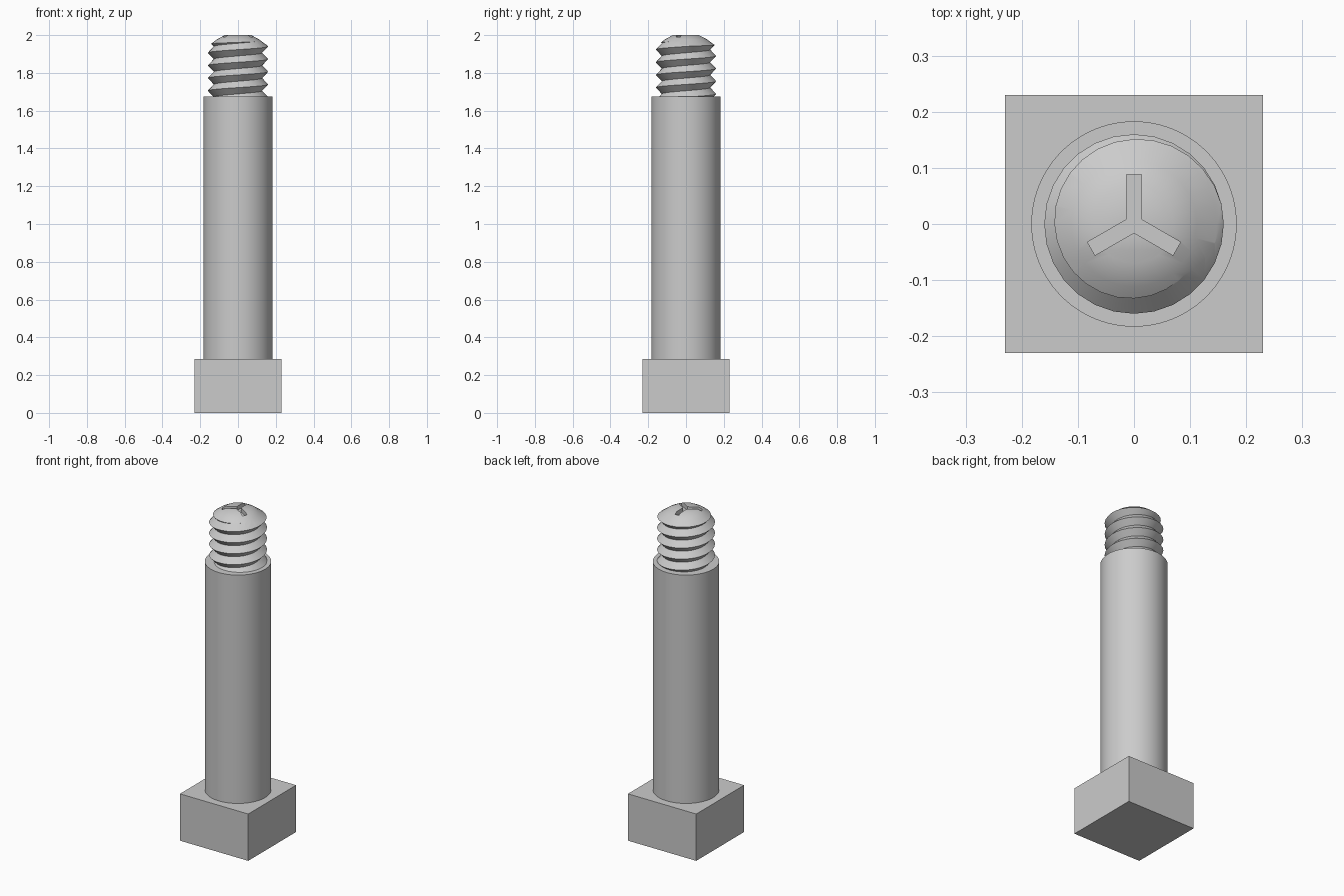
import bpy, bmesh, math
from mathutils import Matrix

cube = bpy.data.objects.get("Cube")
if cube:
    bpy.data.objects.remove(cube, do_unlink=True)

steel = bpy.data.materials.new("grey steel")
steel.use_nodes = True
steel.diffuse_color = (0.6, 0.6, 0.6, 1)
steel.node_tree.nodes["Principled BSDF"].inputs["Base Color"].default_value = (0.6, 0.6, 0.6, 1)


def finish(bm, name, smooth=False):
    bmesh.ops.recalc_face_normals(bm, faces=bm.faces)
    mesh = bpy.data.meshes.new(name)
    bm.to_mesh(mesh)
    bm.free()
    obj = bpy.data.objects.new(name, mesh)
    mesh.materials.append(steel)
    bpy.context.collection.objects.link(obj)
    if smooth:
        smooth_sharp(obj)
    return obj


def smooth_sharp(obj):
    bpy.ops.object.select_all(action='DESELECT')
    obj.select_set(True)
    bpy.context.view_layer.objects.active = obj
    bpy.ops.object.shade_smooth_by_angle(angle=math.radians(30))


def box(bm, size, center, turn=0):
    m = Matrix.Rotation(turn, 4, 'Z') @ Matrix.Translation(center) @ Matrix.Diagonal((*size, 1))
    bmesh.ops.create_cube(bm, size=1, matrix=m)


def lathe(bm, profile, sides):
    rings = [[bm.verts.new((r * math.cos(math.tau * i / sides), r * math.sin(math.tau * i / sides), z))
              for i in range(sides)] for r, z in profile]
    for low, high in zip(rings, rings[1:]):
        for i in range(sides):
            j = (i + 1) % sides
            bm.faces.new((low[i], low[j], high[j], high[i]))
    bm.faces.new(rings[0])
    bm.faces.new(rings[-1])


def cut(obj, tool, operation):
    tool.hide_render = True
    mod = obj.modifiers.new("cut", 'BOOLEAN')
    mod.operation, mod.solver, mod.object = operation, 'EXACT', tool
    bpy.ops.object.select_all(action='DESELECT')
    bpy.context.view_layer.objects.active = obj
    obj.select_set(True)
    bpy.ops.object.modifier_apply(modifier=mod.name)
    bpy.data.objects.remove(tool, do_unlink=True)


# Square head
HEAD_TOP, SHOULDER, TOP = 0.285, 1.675, 2.0
bm = bmesh.new()
box(bm, (0.46, 0.46, HEAD_TOP), (0, 0, HEAD_TOP / 2))
finish(bm, "square_head")

# Plain shank
bm = bmesh.new()
lathe(bm, [(0.183, HEAD_TOP), (0.183, SHOULDER)], 96)
finish(bm, "shank", smooth=True)

# Right-handed V thread, overlong at both ends
SIDES, PITCH, CREST, ROOT = 28, 0.067, 0.16, 0.128
FIRST, ROWS = 1.94 - 6 * PITCH, 18
bm = bmesh.new()
columns = []
for i in range(SIDES):
    a = math.tau * i / SIDES
    column = []
    for k in range(ROWS):
        r = ROOT if k % 2 else CREST
        z = FIRST + PITCH * (i / SIDES + k / 2)
        column.append(bm.verts.new((r * math.cos(a), r * math.sin(a), z)))
    columns.append(column)
for i in range(SIDES):
    here = columns[i]
    # the last column joins the first one turn higher
    there = columns[i + 1] if i + 1 < SIDES else columns[0][2:]
    for k in range(len(there) - 1):
        bm.faces.new((here[k], there[k], there[k + 1], here[k + 1]))
open_edges = [e for e in bm.edges if e.is_boundary]
middle = (FIRST + FIRST + PITCH * ROWS / 2) / 2
for side in (-1, 1):
    tip = bm.verts.new((0, 0, middle + side * 0.45))
    for e in open_edges:
        if (e.verts[0].co.z - middle) * side > 0:
            bm.faces.new((e.verts[0], e.verts[1], tip))
thread = finish(bm, "threaded_end")

# Trim to length with a chamfered tip
bm = bmesh.new()
lathe(bm, [(0.2, SHOULDER - 0.005), (0.2, 1.917), (0.148, 1.95), (0.112, 1.977), (0.07, TOP)], SIDES)
cut(thread, finish(bm, "trim_tool"), 'INTERSECT')

# Three-armed drive recess
bm = bmesh.new()
w, reach = 0.027, 0.088
hub = w / math.sqrt(3)
corners = []
for n in range(3):
    a = math.radians(90 + 120 * n)
    for along, across in ((reach, -w / 2), (reach, w / 2)):
        corners.append((along * math.cos(a) - across * math.sin(a), along * math.sin(a) + across * math.cos(a)))
    b = a + math.radians(60)
    corners.append((hub * math.cos(b), hub * math.sin(b)))
floor = bm.faces.new([bm.verts.new((x, y, 1.975)) for x, y in corners])
lid = bmesh.ops.extrude_face_region(bm, geom=[floor])["geom"]
bmesh.ops.translate(bm, vec=(0, 0, 0.1), verts=[v for v in lid if isinstance(v, bmesh.types.BMVert)])
cut(thread, finish(bm, "recess_tool"), 'DIFFERENCE')
smooth_sharp(thread)
